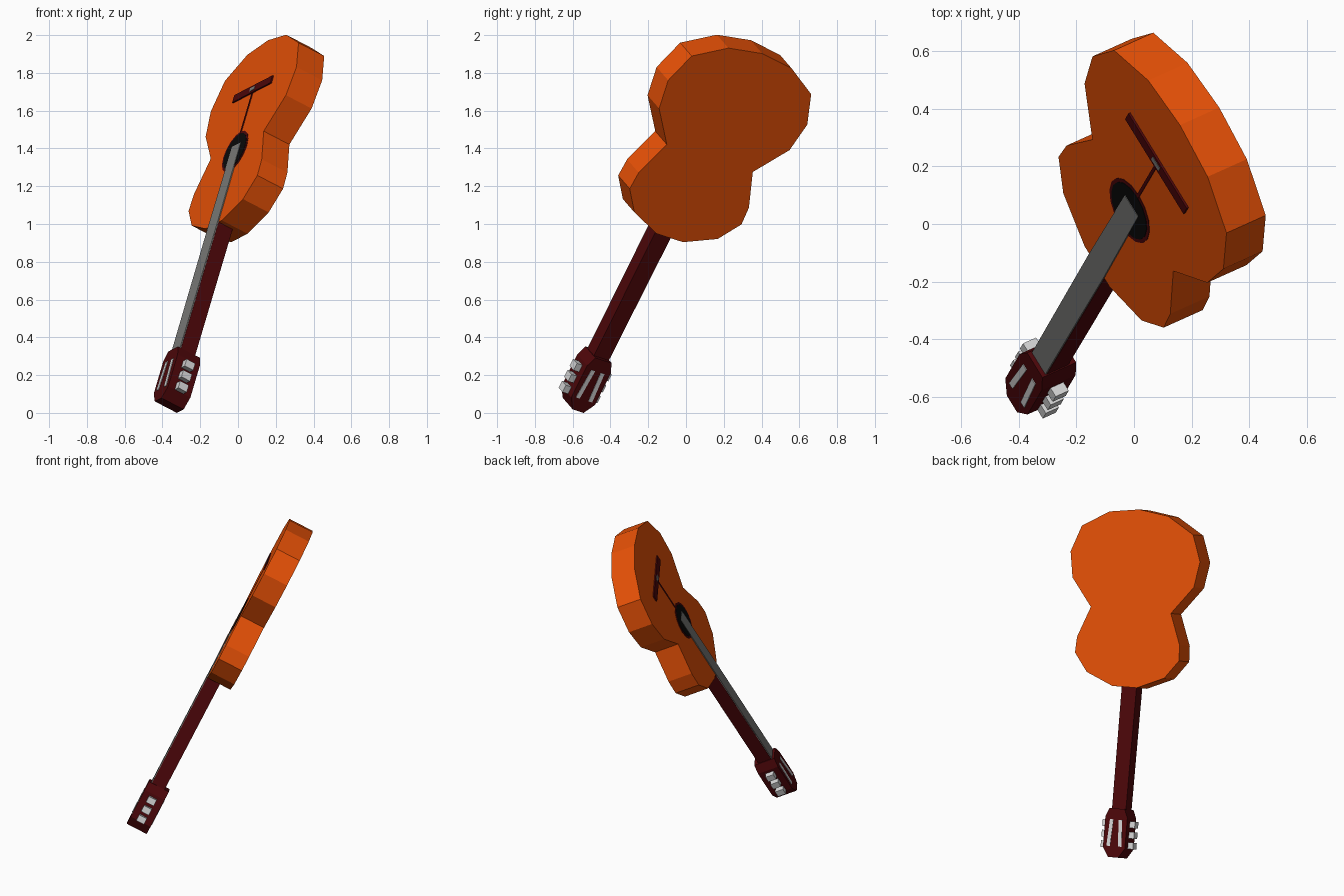
import bpy, bmesh, math
from mathutils import Matrix, Vector

if "Cube" in bpy.data.objects:
    bpy.data.objects.remove(bpy.data.objects["Cube"])


def material(name, rgb):
    m = bpy.data.materials.new(name)
    m.diffuse_color = (*rgb, 1)
    m.use_nodes = True
    m.node_tree.nodes["Principled BSDF"].inputs["Base Color"].default_value = m.diffuse_color
    return m


ORANGE = material("orange wood", (0.80, 0.082, 0.002))
MAROON = material("dark red wood", (0.075, 0.002, 0.003))
SILVER = material("silver", (0.68, 0.68, 0.68))
GREY = material("grey strings", (0.20, 0.20, 0.19))
BLACK = material("black hole", (0.003, 0.003, 0.003))

parts = []


# Local frame: x across the guitar, y towards its back, z from head to body
def plate(name, outline, y0, y1, mat):
    """Extrude an (x, z) outline from y0 (front) to y1 (back)."""
    bm = bmesh.new()
    face = bm.faces.new([bm.verts.new((x, y0, z)) for x, z in outline])
    ext = bmesh.ops.extrude_face_region(bm, geom=[face])
    verts = [v for v in ext["geom"] if isinstance(v, bmesh.types.BMVert)]
    bmesh.ops.translate(bm, vec=(0, y1 - y0, 0), verts=verts)
    bmesh.ops.recalc_face_normals(bm, faces=bm.faces)
    me = bpy.data.meshes.new(name)
    bm.to_mesh(me)
    bm.free()
    me.materials.append(mat)
    ob = bpy.data.objects.new(name, me)
    bpy.context.collection.objects.link(ob)
    parts.append(ob)
    return ob


def mirrored(half):
    """Complete a half outline (x >= 0) across the centre line."""
    return half + [(-x, z) for x, z in reversed(half) if x > 0]


def rect(cx, cz, w, h, lean=0):
    """Rectangle outline; lean shifts its lower edge outwards, its upper edge inwards."""
    return [(cx - w / 2 + lean, cz - h / 2), (cx + w / 2 + lean, cz - h / 2),
            (cx + w / 2 - lean, cz + h / 2), (cx - w / 2 - lean, cz + h / 2)]


def disc(r, cz, n=16):
    return [(r * math.cos(2 * math.pi * i / n), cz + r * math.sin(2 * math.pi * i / n))
            for i in range(n)]


FRONT = -0.165

# Body with waist
body_half = [(0.085, 0.743), (0.268, 0.818), (0.36, 0.935), (0.355, 1.035),
             (0.277, 1.231), (0.42, 1.408), (0.448, 1.572), (0.385, 1.74),
             (0.203, 1.844), (0, 1.872)]
plate("body", mirrored(body_half), FRONT, 0, ORANGE)

# Sound hole with rim
plate("sound_hole_rim", disc(0.122, 1.19), FRONT - 0.002, FRONT + 0.002, MAROON)
plate("sound_hole", disc(0.108, 1.19), FRONT - 0.004, FRONT + 0.002, BLACK)

# Bridge, saddle and the strings running to it
plate("bridge", rect(0, 1.57, 0.40, 0.045), FRONT - 0.008, FRONT + 0.002, MAROON)
plate("saddle", rect(0, 1.57, 0.05, 0.02), FRONT - 0.010, FRONT - 0.006, GREY)
plate("string_bundle", rect(0, 1.42, 0.012, 0.28), FRONT - 0.003, FRONT + 0.002, MAROON)

# Neck and fretboard
plate("neck", mirrored([(0.048, -0.04), (0.051, 0.76)]), FRONT, -0.075, MAROON)
plate("fretboard", mirrored([(0.046, -0.03), (0.050, 0.76), (0.045, 1.23)]),
      FRONT - 0.006, FRONT + 0.001, GREY)

# Head with bevelled corners
plate("head", mirrored([(0.035, -0.34), (0.076, -0.28), (0.076, -0.085), (0.052, -0.03)]),
      -0.187, -0.045, MAROON)

# Slots on the head and tuning pegs on both sides
for s, side in ((-1, "left"), (1, "right")):
    plate(f"head_slot_{side}", rect(s * 0.035, -0.185, 0.024, 0.17, s * 0.005),
          -0.190, -0.042, SILVER)
    for i in range(3):
        plate(f"tuning_peg_{side}_{i + 1}", rect(s * 0.09, -0.125 - 0.067 * i, 0.044, 0.042),
              -0.145, -0.09, SILVER)

# Lean the whole guitar: L along the neck, W across, B towards the back
L = Vector((0.255, 0.433, 0.8645)).normalized()
W = Vector((0.505, -0.821, 0.261))
W = (W - L * W.dot(L)).normalized()
B = L.cross(W)
place = Matrix.Translation((-0.182, -0.407, 0.283)) @ Matrix((W, B, L)).transposed().to_4x4()
for ob in parts:
    ob.data.transform(place)

# Stand it exactly on the ground
low = min(v.co.z for ob in parts for v in ob.data.vertices)
for ob in parts:
    ob.data.transform(Matrix.Translation((0, 0, -low)))
